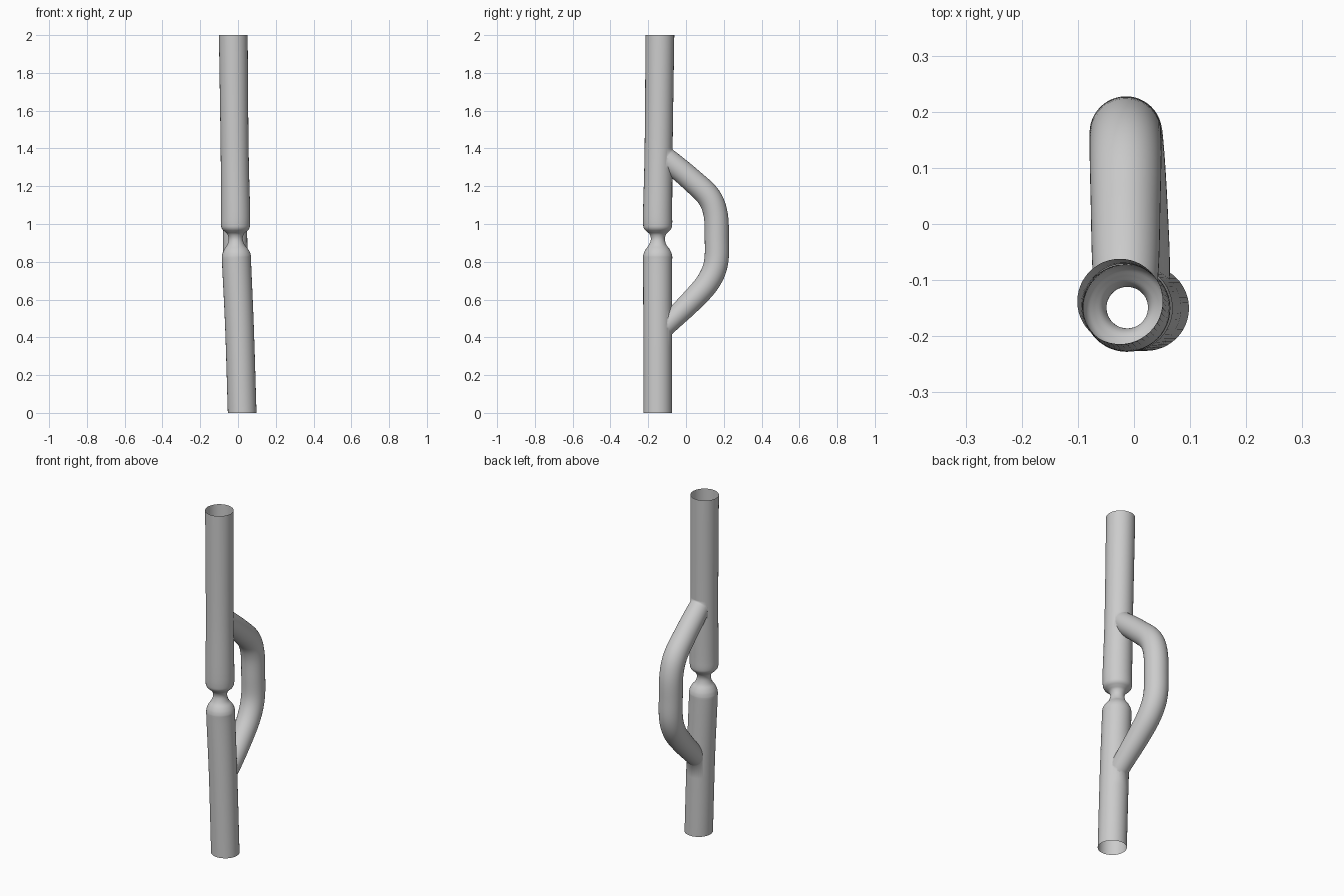
import bpy, bmesh, math
from mathutils import Vector

SIDES = 48

cube = bpy.data.objects.get("Cube")
if cube:
    bpy.data.objects.remove(cube, do_unlink=True)

# One plain grey for the whole vessel
grey = bpy.data.materials.new("plain grey")
grey.use_nodes = True
colour = (0.6, 0.6, 0.6, 1)
grey.diffuse_color = colour
grey.node_tree.nodes["Principled BSDF"].inputs["Base Color"].default_value = colour


def smooth_path(keys, steps):
    """Catmull-Rom samples through (x, y, z, radius) keys."""
    keys = [Vector(k) for k in keys]
    pts = [keys[0] * 2 - keys[1]] + keys + [keys[-1] * 2 - keys[-2]]
    out = []
    for a, b, c, d in zip(pts, pts[1:], pts[2:], pts[3:]):
        for i in range(steps):
            t = i / steps
            out.append((b * 2 + (c - a) * t + (a * 2 - b * 5 + c * 4 - d) * t * t
                        + (b * 3 - a - c * 3 + d) * t ** 3) / 2)
    return out + [keys[-1]]


def tube(name, samples, level=False):
    """Closed tube along the samples; level keeps every ring horizontal."""
    bm = bmesh.new()
    rings = []
    for i, s in enumerate(samples):
        along = (samples[min(i + 1, len(samples) - 1)] - samples[max(i - 1, 0)]).xyz
        if level:
            along = Vector((0, 0, 1))
        side = Vector((1, 0, 0))
        side = (side - along.normalized() * side.dot(along.normalized())).normalized()
        other = along.normalized().cross(side)
        angles = [math.tau * k / SIDES for k in range(SIDES)]
        rings.append([bm.verts.new(s.xyz + (side * math.cos(a) + other * math.sin(a)) * s.w)
                      for a in angles])
    for low, high in zip(rings, rings[1:]):
        for k in range(SIDES):
            n = (k + 1) % SIDES
            bm.faces.new((low[k], low[n], high[n], high[k]))
    bm.faces.new(rings[0][::-1])
    bm.faces.new(rings[-1])
    bmesh.ops.recalc_face_normals(bm, faces=bm.faces)
    mesh = bpy.data.meshes.new(name)
    bm.to_mesh(mesh)
    bm.free()
    mesh.materials.append(grey)
    obj = bpy.data.objects.new(name, mesh)
    bpy.context.collection.objects.link(obj)
    return obj


# Main vessel, pinched at the middle
vessel = tube("vessel", smooth_path([
    (0.022, -0.15, 0, 0.076), (0.008, -0.15, 0.45, 0.076),
    (-0.007, -0.15, 0.78, 0.077), (-0.008, -0.15, 0.835, 0.076),
    (-0.009, -0.15, 0.865, 0.064), (-0.011, -0.15, 0.89, 0.046),
    (-0.012, -0.149, 0.92, 0.037), (-0.013, -0.149, 0.945, 0.043),
    (-0.013, -0.15, 0.96, 0.058), (-0.013, -0.15, 0.975, 0.072),
    (-0.013, -0.15, 1.0, 0.077), (-0.013, -0.15, 1.08, 0.077),
    (-0.018, -0.145, 1.4, 0.074), (-0.025, -0.138, 2, 0.076)], 4), level=True)

# Bypass branch bowing out behind the pinch
bypass = tube("bypass", smooth_path([
    (0.012, -0.13, 0.435, 0.05), (0.009, -0.07, 0.495, 0.055),
    (0.0, 0.03, 0.593, 0.06), (-0.008, 0.115, 0.69, 0.063),
    (-0.013, 0.158, 0.79, 0.064), (-0.015, 0.163, 0.92, 0.064),
    (-0.015, 0.157, 1.05, 0.064), (-0.015, 0.12, 1.145, 0.064),
    (-0.015, 0.03, 1.233, 0.062), (-0.015, -0.06, 1.31, 0.06),
    (-0.015, -0.125, 1.365, 0.056)], 6))

# Join the two into one lumen, then open both ends
union = vessel.modifiers.new("join", 'BOOLEAN')
union.operation = 'UNION'
union.solver = 'EXACT'
union.object = bypass
bpy.context.view_layer.update()
joined = bpy.data.meshes.new_from_object(
    vessel.evaluated_get(bpy.context.evaluated_depsgraph_get()))
vessel.modifiers.clear()
vessel.data = joined
bpy.data.objects.remove(bypass, do_unlink=True)

bm = bmesh.new()
bm.from_mesh(joined)
caps = [f for f in bm.faces if all(v.co.z < 0.001 for v in f.verts)
        or all(v.co.z > 1.999 for v in f.verts)]
bmesh.ops.delete(bm, geom=caps, context='FACES')
bm.to_mesh(joined)
bm.free()

bpy.ops.object.select_all(action='DESELECT')
vessel.select_set(True)
bpy.context.view_layer.objects.active = vessel
bpy.ops.object.shade_smooth_by_angle(angle=math.radians(60))
